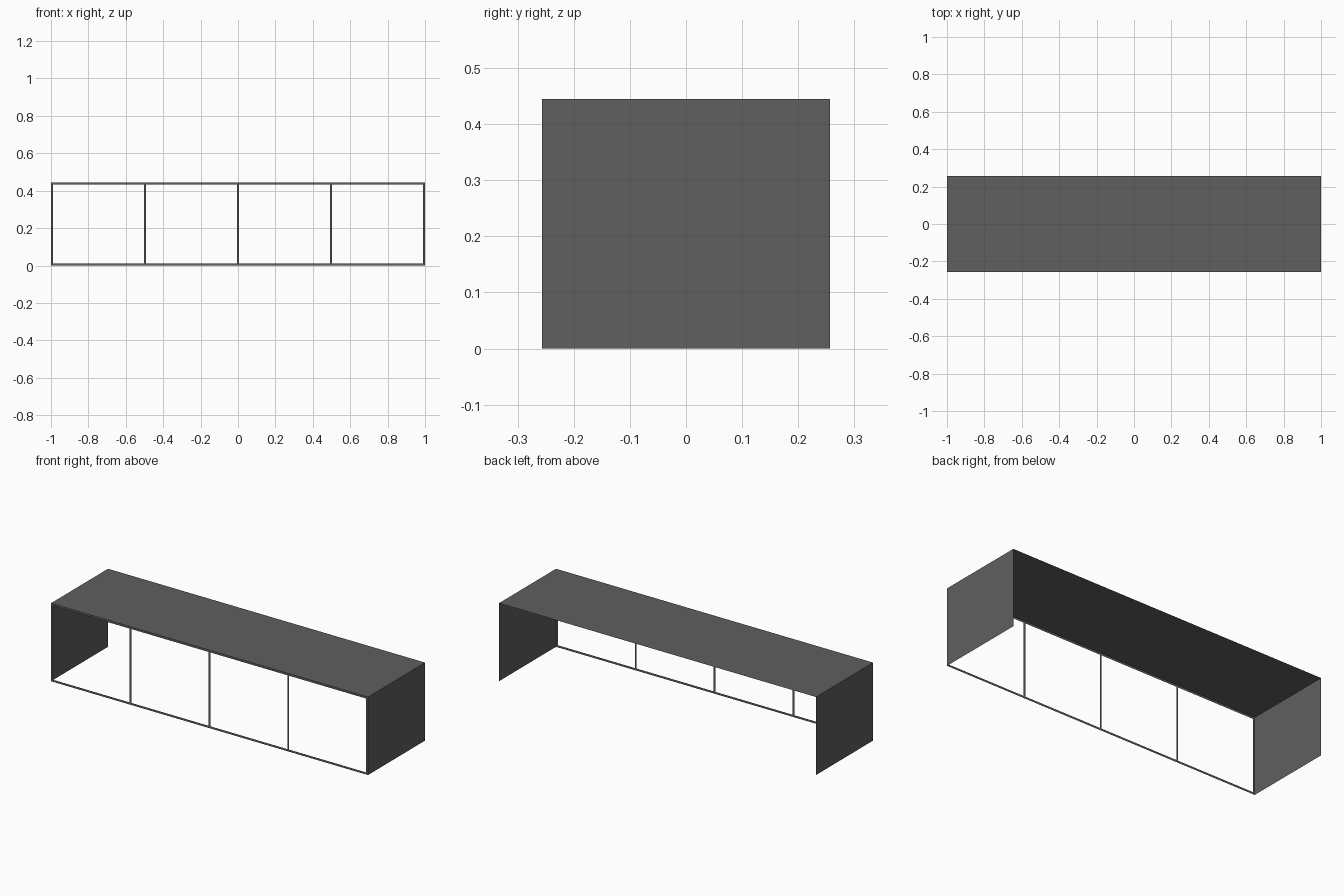
import bpy, bmesh

if "Cube" in bpy.data.objects:
    bpy.data.objects.remove(bpy.data.objects["Cube"])

W, D, H = 2.0, 0.514, 0.445   # overall size
T = 0.012                     # frame strip width

# Dark grey finish for every part
dark = bpy.data.materials.new("dark_grey")
dark.diffuse_color = (0.115, 0.115, 0.115, 1)
dark.use_nodes = True
dark.node_tree.nodes["Principled BSDF"].inputs["Base Color"].default_value = dark.diffuse_color


def sheet(name, corners):
    """Thin single-face panel."""
    bm = bmesh.new()
    bm.faces.new([bm.verts.new(c) for c in corners])
    mesh = bpy.data.meshes.new(name)
    bm.to_mesh(mesh)
    bm.free()
    mesh.materials.append(dark)
    bpy.context.collection.objects.link(bpy.data.objects.new(name, mesh))


def strip(name, x0, x1, z0, z1):
    """Flat strip in the front opening, facing forward."""
    sheet(name, [(x0, -y, z0), (x1, -y, z0), (x1, -y, z1), (x0, -y, z1)])


# Roof and end panels; back and bottom stay open
x, y = W / 2, D / 2
sheet("top_panel", [(-x, -y, H), (x, -y, H), (x, y, H), (-x, y, H)])
sheet("right_panel", [(x, -y, 0), (x, y, 0), (x, y, H), (x, -y, H)])
sheet("left_panel", [(-x, y, 0), (-x, -y, 0), (-x, -y, H), (-x, y, H)])

# Front frame rails
strip("bottom_rail", -x, x, 0, T)
strip("top_rail", -x, x, H - T, H)

# Front frame posts, evenly spaced into four bays
for i in range(5):
    c = -x + T / 2 + i * (W - T) / 4
    strip(f"front_post_{i + 1}", c - T / 2, c + T / 2, T, H - T)
